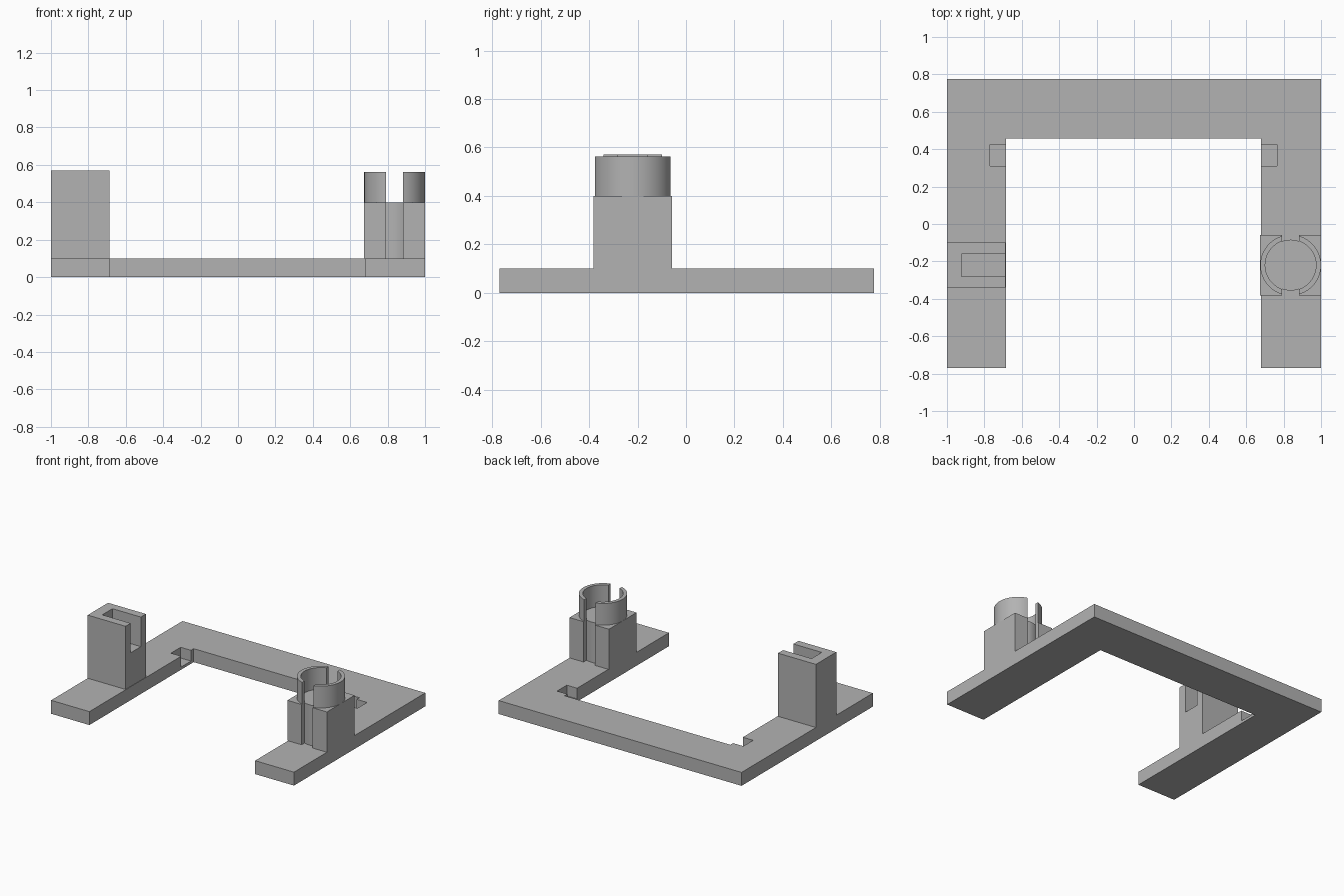
import bpy, bmesh
from math import asin, acos, cos, sin, pi

cube = bpy.data.objects.get("Cube")
if cube:
    bpy.data.objects.remove(cube, do_unlink=True)

grey = bpy.data.materials.new("plain_grey")
grey.use_nodes = True
colour = (0.45, 0.45, 0.45, 1)
grey.diffuse_color = colour
grey.node_tree.nodes["Principled BSDF"].inputs["Base Color"].default_value = colour


def prism(name, outline, z0, z1):
    """Extrude a flat outline from z0 up to z1."""
    bm = bmesh.new()
    face = bm.faces.new([bm.verts.new((x, y, z0)) for x, y in outline])
    ext = bmesh.ops.extrude_face_region(bm, geom=[face])
    top = [v for v in ext["geom"] if isinstance(v, bmesh.types.BMVert)]
    bmesh.ops.translate(bm, verts=top, vec=(0, 0, z1 - z0))
    bmesh.ops.recalc_face_normals(bm, faces=bm.faces)
    mesh = bpy.data.meshes.new(name)
    bm.to_mesh(mesh)
    bm.free()
    mesh.materials.append(grey)
    ob = bpy.data.objects.new(name, mesh)
    bpy.context.collection.objects.link(ob)
    return ob


def rect(x0, x1, y0, y1):
    return [(x0, y0), (x1, y0), (x1, y1), (x0, y1)]


def cut(ob, name, outline, z0, z1):
    """Cut a straight pocket and remove the cutter afterwards."""
    cutter = prism(name, outline, z0, z1)
    cutter.hide_render = True
    mod = ob.modifiers.new(name, "BOOLEAN")
    mod.operation, mod.solver, mod.object = "DIFFERENCE", "EXACT", cutter
    bpy.ops.object.select_all(action="DESELECT")
    bpy.context.view_layer.objects.active = ob
    ob.select_set(True)
    bpy.ops.object.modifier_apply(modifier=mod.name)
    bpy.data.objects.remove(cutter, do_unlink=True)


def smooth(ob):
    bpy.ops.object.select_all(action="DESELECT")
    ob.select_set(True)
    bpy.context.view_layer.objects.active = ob
    bpy.ops.object.shade_smooth_by_angle()


# U-shaped base with a shallow notch in each arm
base = prism("base_frame", [(-1, -0.77), (-0.685, -0.77), (-0.685, 0.457), (0.68, 0.457),
                            (0.68, -0.77), (1, -0.77), (1, 0.775), (-1, 0.775)], 0, 0.1)
cut(base, "right_notch", rect(-0.77, -0.6, 0.31, 0.425), 0.02, 0.2)
cut(base, "left_notch", rect(0.6, 0.765, 0.31, 0.425), 0.02, 0.2)

# Slotted block on the right arm
block = prism("slotted_block", rect(-1, -0.688, -0.34, -0.1), 0.1, 0.57)
cut(block, "block_slot", rect(-0.922, -0.5, -0.28, -0.16), 0.35, 0.7)

# Square post on the left arm, grooved down to a round core front and back
CX, CY, HALF, INNER, GAP = 0.8375, -0.22, 0.1625, 0.136, 0.046


def arc(radius, a0, a1, steps):
    return [(CX + radius * cos(a0 + (a1 - a0) * i / steps),
             CY + radius * sin(a0 + (a1 - a0) * i / steps)) for i in range(steps + 1)]


spread = asin(GAP / INNER)
outline = [(CX + HALF, CY - HALF), (CX + HALF, CY + HALF), (CX + GAP, CY + HALF)]
outline += arc(INNER, pi / 2 - spread, pi / 2 + spread, 6)
outline += [(CX - GAP, CY + HALF), (CX - HALF, CY + HALF),
            (CX - HALF, CY - HALF), (CX - GAP, CY - HALF)]
outline += arc(INNER, -pi / 2 - spread, -pi / 2 + spread, 6)
outline += [(CX + GAP, CY - HALF)]
smooth(prism("grooved_post", outline, 0.1, 0.4))

# Split ring on top of the post
a_out, a_in = acos(GAP / HALF), acos(GAP / INNER)
for name, turn in (("ring_left_half", 0), ("ring_right_half", pi)):
    half = arc(HALF, turn - a_out, turn + a_out, 32) + arc(INNER, turn + a_in, turn - a_in, 32)
    smooth(prism(name, half, 0.4, 0.562))
